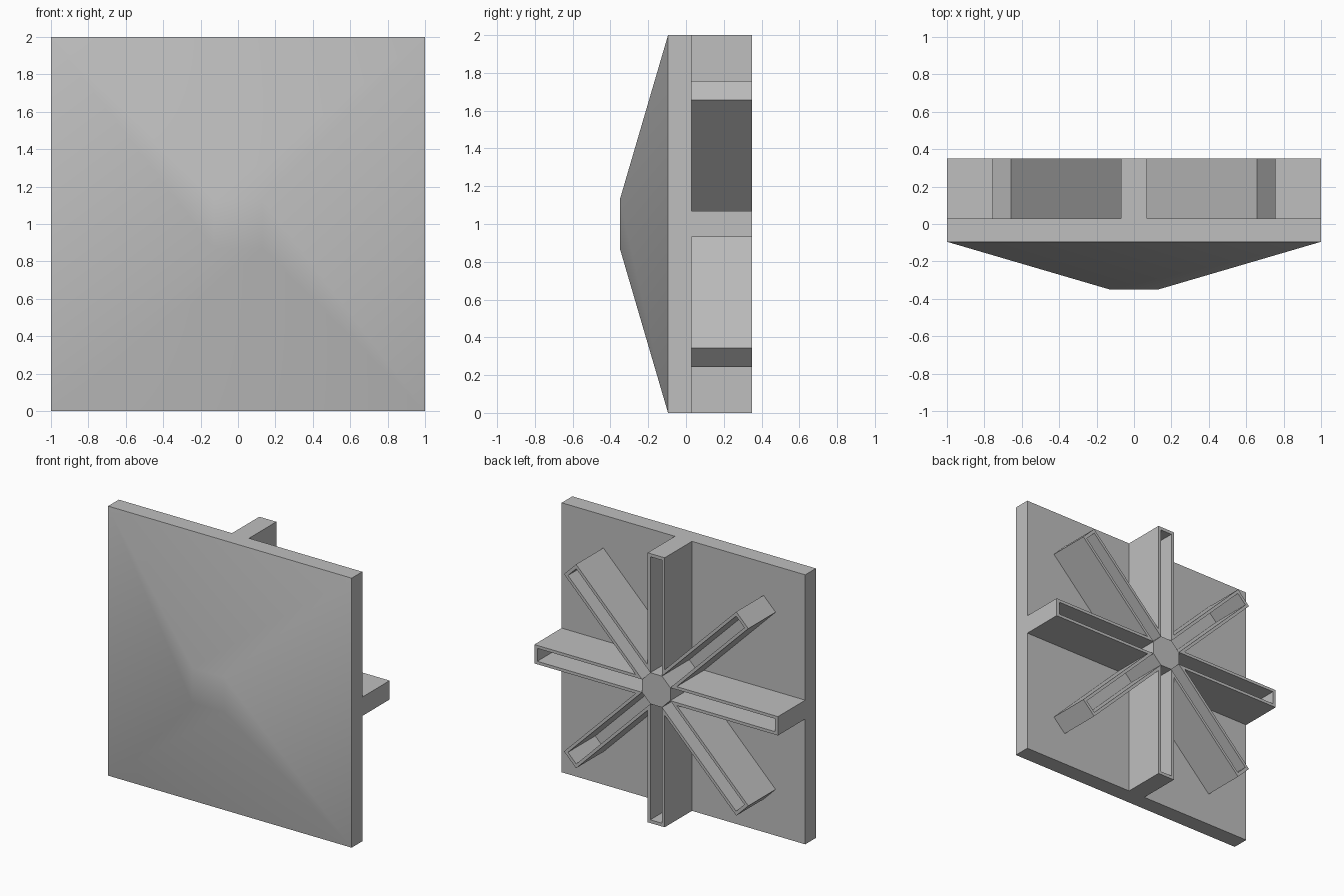
import bpy, bmesh, math
from mathutils import Matrix

cube = bpy.data.objects.get("Cube")
if cube:
    bpy.data.objects.remove(cube, do_unlink=True)

grey = bpy.data.materials.new("plain grey")
grey.use_nodes = True
COLOUR = (0.52, 0.52, 0.52, 1)
grey.diffuse_color = COLOUR
grey.node_tree.nodes["Principled BSDF"].inputs["Base Color"].default_value = COLOUR

MID = 1.0                                   # height of the centre
FRONT, EDGE, PLATE_BACK, BACK = -0.35, -0.095, 0.03, 0.35


def finish(bm, name):
    bmesh.ops.recalc_face_normals(bm, faces=bm.faces)
    mesh = bpy.data.meshes.new(name)
    bm.to_mesh(mesh)
    bm.free()
    mesh.materials.append(grey)
    obj = bpy.data.objects.new(name, mesh)
    bpy.context.collection.objects.link(obj)
    return obj


# Square plate with a shallow, blunt pyramid on its front
bm = bmesh.new()
rings = []
for half, y in ((1, PLATE_BACK), (1, EDGE), (0.13, FRONT)):
    rings.append([bm.verts.new((sx * half, y, MID + sz * half))
                  for sx, sz in ((-1, -1), (1, -1), (1, 1), (-1, 1))])
for a, b in zip(rings, rings[1:]):
    for i in range(4):
        j = (i + 1) % 4
        bm.faces.new((a[i], a[j], b[j], b[i]))
bm.faces.new(rings[0])
bm.faces.new(rings[-1])
plate = finish(bm, "front_plate")
bpy.ops.object.select_all(action="DESELECT")
plate.select_set(True)
bpy.context.view_layer.objects.active = plate
bpy.ops.object.shade_smooth_by_angle(angle=math.radians(40))

# Eight hollow ribs, mitred together around an octagonal hub
OUT, INN, WALL = 0.07, 0.048, 0.024
mitre = 1 / math.tan(math.pi / 8)
bm = bmesh.new()
hub = []


def flat_face(points, turn):
    return bm.faces.new([bm.verts.new(turn @ Matrix.Translation((x, BACK, z)).translation)
                         for x, z in points])


for k in range(8):
    turn = Matrix.Rotation(k * math.pi / 4, 4, "Y")
    for s in (1, -1):
        flat_face(((INN * mitre, s * INN), (OUT * mitre, s * OUT),
                   (1, s * OUT), (1 - WALL, s * INN)), turn)
    flat_face(((1, OUT), (1, -OUT), (1 - WALL, -INN), (1 - WALL, INN)), turn)
    # filler between the pocket's inner end and the centre
    flat_face(((0, 0), (INN * mitre, INN), (INN * mitre, -INN)), turn)
bmesh.ops.remove_doubles(bm, verts=bm.verts, dist=0.0005)
bmesh.ops.recalc_face_normals(bm, faces=bm.faces)
grown = bmesh.ops.extrude_face_region(bm, geom=bm.faces[:], use_keep_orig=True)
moved = [v for v in grown["geom"] if isinstance(v, bmesh.types.BMVert)]
bmesh.ops.translate(bm, verts=moved, vec=(0, PLATE_BACK - BACK, 0))
bmesh.ops.translate(bm, verts=bm.verts, vec=(0, 0, MID))
finish(bm, "star_ribs")
